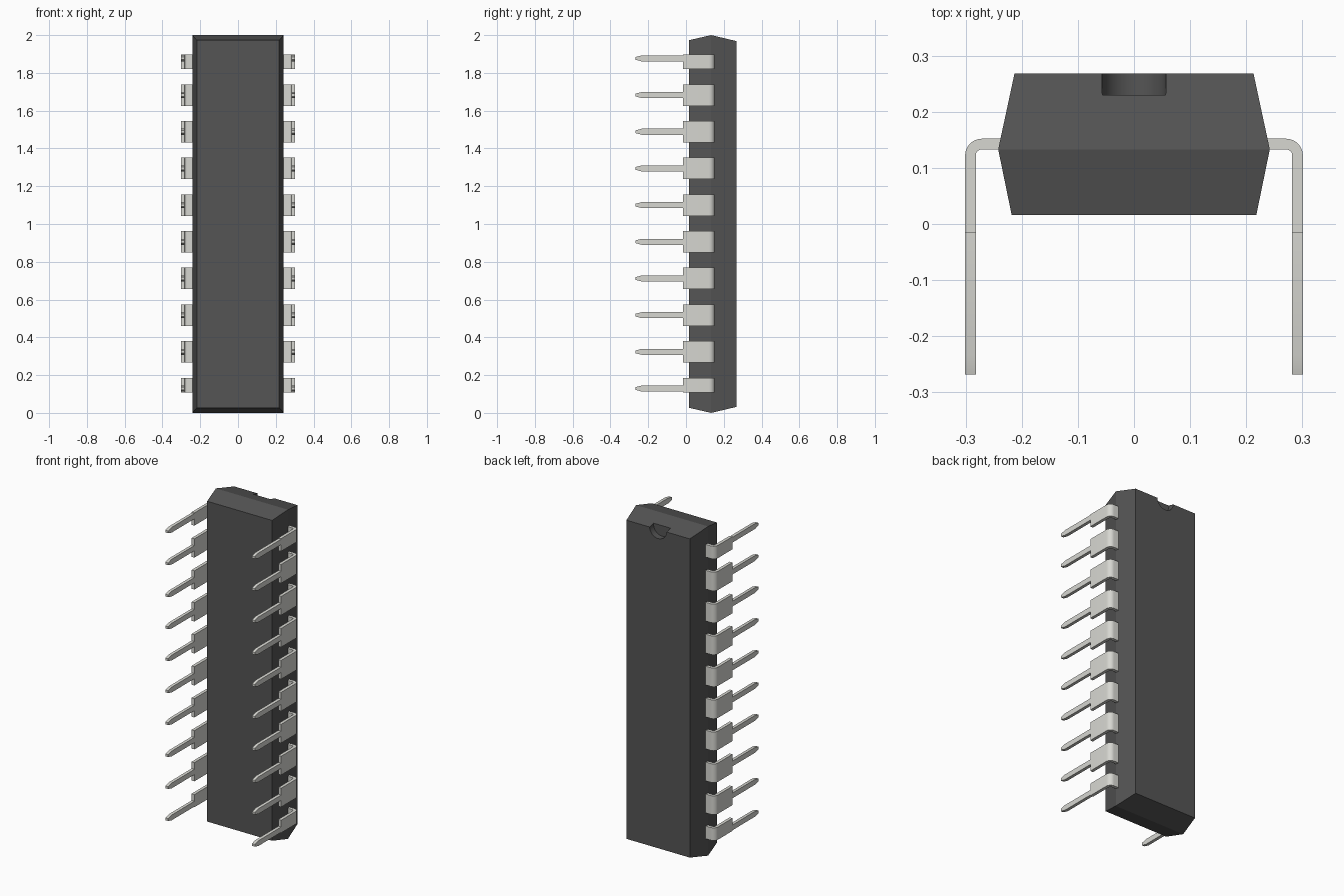
import bpy, bmesh, math

if "Cube" in bpy.data.objects:
    bpy.data.objects.remove(bpy.data.objects["Cube"])

LIGHT = bpy.data.materials.new("lead_metal")
LIGHT.diffuse_color = (0.68, 0.68, 0.64, 1)
LIGHT.use_nodes = True
LIGHT.node_tree.nodes["Principled BSDF"].inputs["Base Color"].default_value = LIGHT.diffuse_color
DARK = bpy.data.materials.new("dark_plastic")
DARK.diffuse_color = (0.09, 0.09, 0.09, 1)
DARK.use_nodes = True
DARK.node_tree.nodes["Principled BSDF"].inputs["Base Color"].default_value = DARK.diffuse_color


def loft(name, rings, mat):
    """Solid skinned through a sequence of four-cornered rings."""
    bm = bmesh.new()
    loops = [[bm.verts.new(p) for p in ring] for ring in rings]
    for a, b in zip(loops, loops[1:]):
        for i in range(4):
            j = (i + 1) % 4
            bm.faces.new((a[i], a[j], b[j], b[i]))
    bm.faces.new(loops[0][::-1])
    bm.faces.new(loops[-1])
    bmesh.ops.recalc_face_normals(bm, faces=bm.faces)
    mesh = bpy.data.meshes.new(name)
    bm.to_mesh(mesh)
    bm.free()
    mesh.materials.append(mat)
    obj = bpy.data.objects.new(name, mesh)
    bpy.context.collection.objects.link(obj)
    return obj


def activate(obj):
    bpy.ops.object.select_all(action='DESELECT')
    obj.select_set(True)
    bpy.context.view_layer.objects.active = obj


# Package body: tapers both ways from the parting line
def body_ring(y, w, z0, z1):
    return [(-w, y, z0), (w, y, z0), (w, y, z1), (-w, y, z1)]


body = loft("body", [body_ring(0.016, 0.218, 0.027, 1.973),
                     body_ring(0.133, 0.242, 0.0, 2.0),
                     body_ring(0.268, 0.213, 0.032, 1.968)], DARK)

# Half-round orientation notch in the top end of the back face
bpy.ops.mesh.primitive_cylinder_add(vertices=48, radius=0.057, depth=0.12,
                                    location=(0, 0.29, 1.97),
                                    rotation=(math.pi / 2, 0, 0))
cutter = bpy.context.object
cutter.name = "notch_cutter"
cutter.hide_render = True
cutter.data.materials.append(DARK)
cut = body.modifiers.new("notch", 'BOOLEAN')
cut.operation = 'DIFFERENCE'
cut.solver = 'EXACT'
cut.object = cutter
activate(body)
bpy.ops.object.modifier_apply(modifier="notch")
bpy.data.objects.remove(cutter)
activate(body)
bpy.ops.object.shade_smooth_by_angle(angle=math.radians(15))


# Leads: wide bent shoulder stepping down to a narrow pointed leg
def lead(name, z, below, above):
    outer_x, top, thick, radius = 0.301, 0.152, 0.019, 0.03

    def ring(outer, inner, lo, hi):
        return [(*outer, z - lo), (*inner, z - lo), (*inner, z + hi), (*outer, z + hi)]

    rings = [ring((0.236, top), (0.236, top - thick), below, above)]
    cx, cy = outer_x - radius, top - radius
    for i in range(9):
        a = math.pi / 2 * (1 - i / 8)
        c, s = math.cos(a), math.sin(a)
        r = radius - thick
        rings.append(ring((cx + radius * c, cy + radius * s),
                          (cx + r * c, cy + r * s), below, above))
    for y, lo, hi in ((-0.016, below, above), (-0.016, 0.016, 0.016),
                      (-0.234, 0.016, 0.016), (-0.268, 0.007, 0.007)):
        rings.append(ring((outer_x, y), (outer_x - thick, y), lo, hi))
    obj = loft(name, rings, LIGHT)
    obj.modifiers.new("other_side", 'MIRROR')
    activate(obj)
    bpy.ops.object.shade_smooth_by_angle(angle=math.radians(20))


COUNT, WIDE, END = 10, 0.057, 0.02
for n in range(COUNT):
    lead(f"lead_pair_{n + 1}", 0.129 + n * 0.1942,
         END if n == 0 else WIDE, END if n == COUNT - 1 else WIDE)
